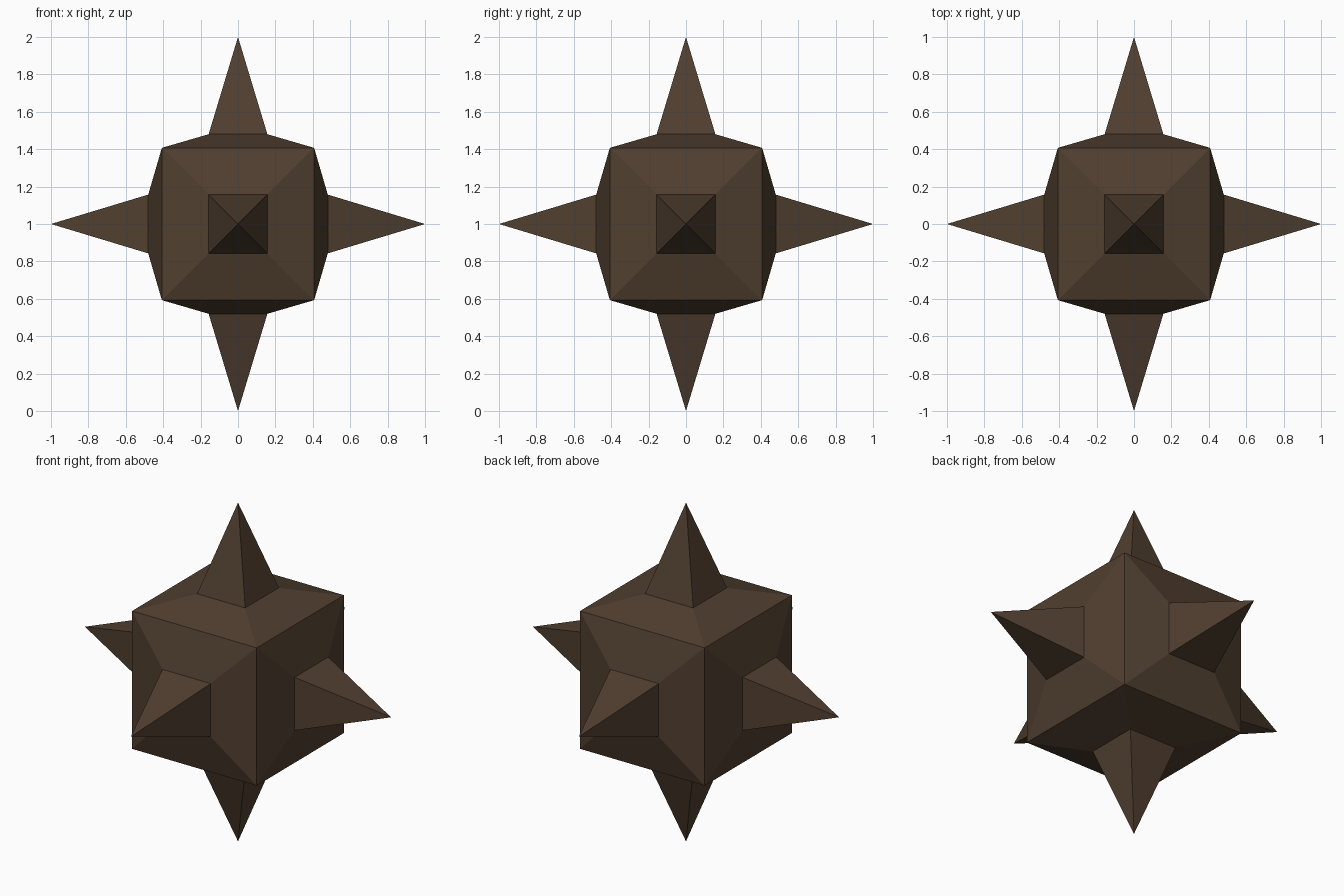
import bpy, bmesh
from mathutils import Matrix

if "Cube" in bpy.data.objects:
    bpy.data.objects.remove(bpy.data.objects["Cube"])

HALF = 0.407      # half width of the core cube
INNER = 0.157     # half width of each spike base
RAISE = 0.48      # distance of the spike bases from the centre

mat = bpy.data.materials.new("dark brown")
mat.diffuse_color = (0.080, 0.049, 0.029, 1)
mat.use_nodes = True
mat.node_tree.nodes["Principled BSDF"].inputs["Base Color"].default_value = mat.diffuse_color

# Core cube
bm = bmesh.new()
bmesh.ops.create_cube(bm, size=2 * HALF)
sides = list(bm.faces)

# Low frustum on every side: inset the face, then raise it
bmesh.ops.inset_individual(bm, faces=sides, thickness=HALF - INNER, use_even_offset=True)
for f in sides:
    f.normal_update()
    bmesh.ops.translate(bm, verts=f.verts, vec=f.normal * (RAISE - HALF))

# Four-sided spike on every frustum top
bmesh.ops.poke(bm, faces=sides, offset=1.0 - RAISE)

bmesh.ops.transform(bm, matrix=Matrix.Translation((0, 0, 1)), verts=bm.verts)
bmesh.ops.recalc_face_normals(bm, faces=bm.faces)
mesh = bpy.data.meshes.new("spiked_cube")
bm.to_mesh(mesh)
bm.free()
mesh.materials.append(mat)
obj = bpy.data.objects.new("spiked_cube", mesh)
bpy.context.collection.objects.link(obj)
